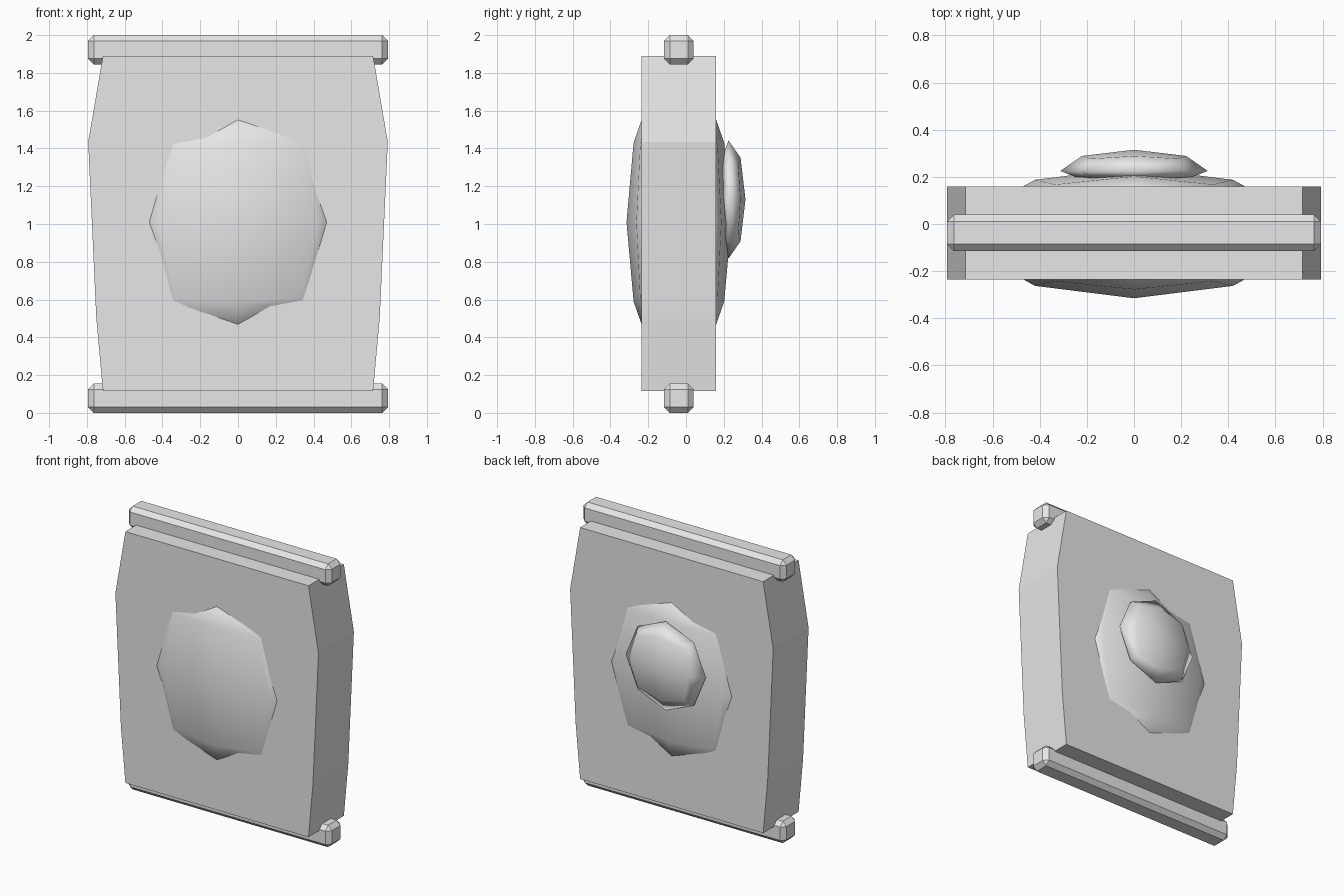
import bpy, bmesh
from mathutils import Vector

if "Cube" in bpy.data.objects:
    bpy.data.objects.remove(bpy.data.objects["Cube"])

MID_Y = -0.0375   # middle of the panel's thickness

grey = bpy.data.materials.new("light grey")
grey.diffuse_color = (0.8, 0.8, 0.8, 1)
grey.use_nodes = True
grey.node_tree.nodes["Principled BSDF"].inputs["Base Color"].default_value = grey.diffuse_color


def finish(bm, name, smooth=False):
    bmesh.ops.recalc_face_normals(bm, faces=bm.faces[:])
    mesh = bpy.data.meshes.new(name)
    bm.to_mesh(mesh)
    bm.free()
    mesh.materials.append(grey)
    for poly in mesh.polygons:
        poly.use_smooth = smooth
    obj = bpy.data.objects.new(name, mesh)
    bpy.context.collection.objects.link(obj)
    return obj


# Thick panel: bulging outline pushed through its depth
half = [(0.715, 0.115), (0.75, 0.50), (0.793, 1.435), (0.715, 1.89)]
outline = half + [(-x, z) for x, z in reversed(half)]
bm = bmesh.new()
face = bm.faces.new([bm.verts.new((x, MID_Y - 0.1975, z)) for x, z in outline])
ext = bmesh.ops.extrude_face_region(bm, geom=[face])
bmesh.ops.translate(bm, vec=(0, 0.395, 0),
                    verts=[v for v in ext["geom"] if isinstance(v, bmesh.types.BMVert)])
finish(bm, "panel")


# Chamfered bars along the top and bottom edges
def bar(name, z):
    bm = bmesh.new()
    bmesh.ops.create_cube(bm, size=1)
    for v in bm.verts:
        v.co = Vector((v.co.x * 1.586, v.co.y * 0.156 + MID_Y, v.co.z * 0.155 + z))
    bmesh.ops.bevel(bm, geom=bm.edges[:], offset=0.03, segments=1,
                    profile=0.5, affect='EDGES')
    finish(bm, name)


bar("top_bar", 1.9225)
bar("bottom_bar", 0.0775)


# Eight-sided lens running through the panel, showing on both faces
def octagon(bm, side, ex, ez, cx, cz, yx, yz, yc):
    pts = [(ex, yx, 0), (cx, yc, cz), (0, yz, ez), (-cx, yc, cz),
           (-ex, yx, 0), (-cx, yc, -cz), (0, yz, -ez), (cx, yc, -cz)]
    return [bm.verts.new((x, MID_Y + side * y, 1.01 + z)) for x, y, z in pts]


bm = bmesh.new()
skirts = []
for side in (-1, 1):
    apex = bm.verts.new((0, MID_Y + side * 0.2775, 1.01))
    ring = octagon(bm, side, 0.42, 0.42, 0.335, 0.405, 0.225, 0.24, 0.205)
    skirt = octagon(bm, side, 0.52, 0.62, 0.40, 0.48, 0.17, 0.17, 0.14)
    for i in range(0, 8, 2):
        bm.faces.new((apex, ring[i], ring[i + 1], ring[(i + 2) % 8]))
    for i in range(8):
        j = (i + 1) % 8
        bm.faces.new((ring[i], ring[j], skirt[j], skirt[i]))
    skirts.append(skirt)
for i in range(8):
    j = (i + 1) % 8
    bm.faces.new((skirts[0][i], skirts[0][j], skirts[1][j], skirts[1][i]))
finish(bm, "lens", smooth=True)

# Flattened round knob on the back of the lens
bm = bmesh.new()
bmesh.ops.create_cube(bm, size=2)
bmesh.ops.subdivide_edges(bm, edges=bm.edges[:], cuts=1, use_grid_fill=True)
for v in bm.verts:
    n = v.co.normalized()
    v.co = Vector((n.x * 0.313, 0.225 + n.y * (0.09 if n.y > 0 else 0.05), 1.13 + n.z * 0.313))
finish(bm, "back_knob", smooth=True)
